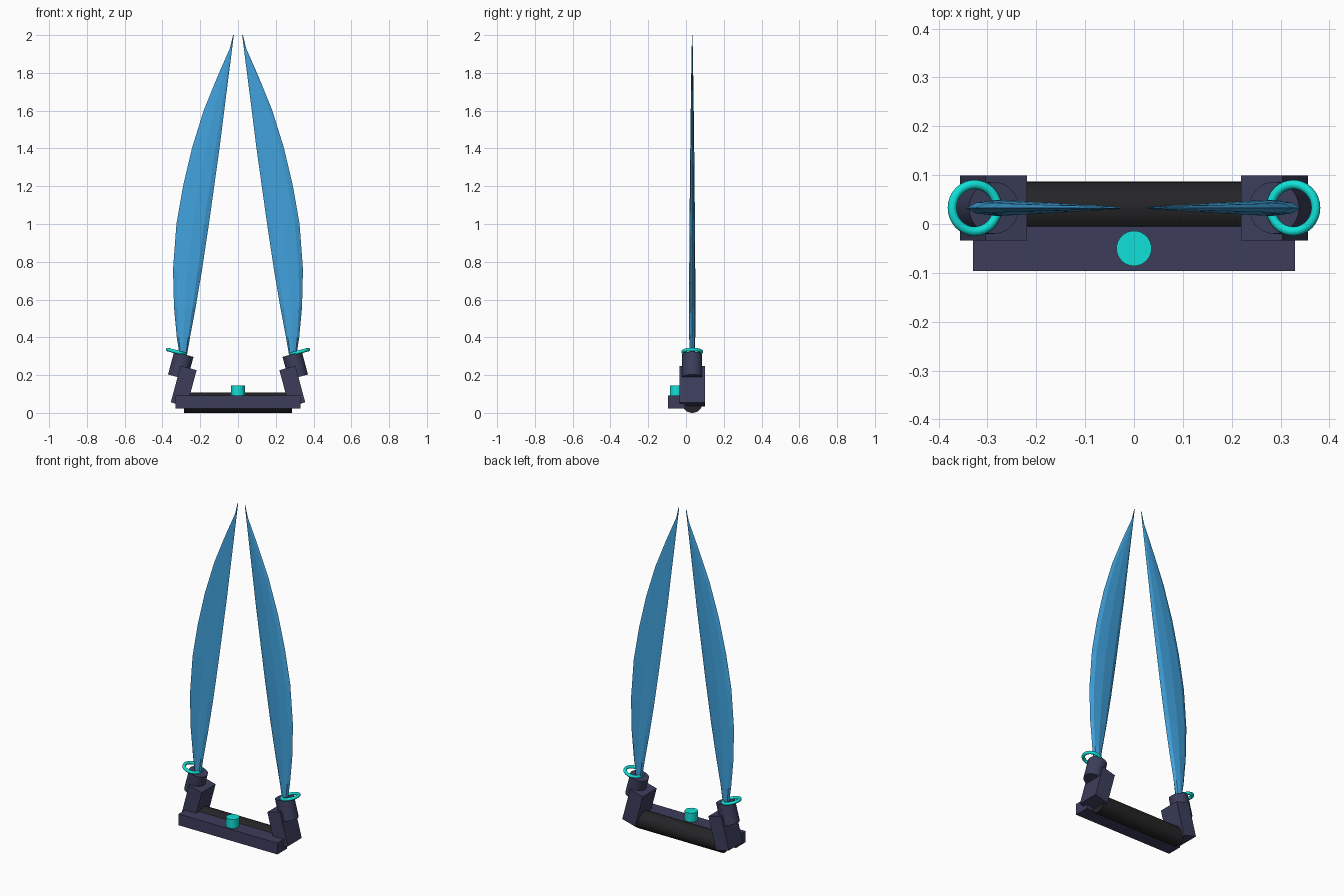
import bpy, bmesh, math
from mathutils import Matrix

if "Cube" in bpy.data.objects:
    bpy.data.objects.remove(bpy.data.objects["Cube"])

Y = 0.033                    # depth of the main axis
TILT = math.radians(15)      # inward lean of both end arms


def material(name, rgb):
    m = bpy.data.materials.new(name)
    m.diffuse_color = (*rgb, 1)
    m.use_nodes = True
    m.node_tree.nodes["Principled BSDF"].inputs["Base Color"].default_value = m.diffuse_color
    return m


NAVY = material("navy", (0.045, 0.048, 0.105))
BLACK = material("black", (0.018, 0.018, 0.02))
CYAN = material("cyan", (0.005, 0.75, 0.68))
BLUE = material("blue", (0.052, 0.36, 0.72))


def finish(ob, name, mat, smooth=False):
    ob.name = name
    ob.data.materials.append(mat)
    if smooth:
        bpy.ops.object.shade_smooth_by_angle(angle=math.radians(35))
    return ob


def box(name, loc, size, mat, tilt=0):
    bpy.ops.mesh.primitive_cube_add(size=1, location=loc)
    ob = bpy.context.object
    ob.scale = size
    bpy.ops.object.transform_apply(location=False, rotation=False, scale=True)
    ob.rotation_euler = (0, tilt, 0)
    return finish(ob, name, mat)


def cylinder(name, loc, r, depth, mat, tilt=0):
    bpy.ops.mesh.primitive_cylinder_add(vertices=32, radius=r, depth=depth,
                                        location=loc, rotation=(0, tilt, 0))
    return finish(bpy.context.object, name, mat, True)


# Blade outline: height, inner x, outer x, half thickness
BLADE = [(0.295, 0.272, 0.308, 0.014), (0.40, 0.254, 0.324, 0.016),
         (0.56, 0.224, 0.339, 0.0165), (0.76, 0.190, 0.344, 0.016),
         (1.00, 0.154, 0.326, 0.0145), (1.20, 0.126, 0.291, 0.0125),
         (1.40, 0.098, 0.244, 0.0105), (1.60, 0.073, 0.182, 0.008),
         (1.78, 0.050, 0.109, 0.0055), (1.93, 0.031, 0.043, 0.003),
         (2.00, 0.022, 0.026, 0.001)]


def blade(name, s):
    bm = bmesh.new()
    rings = []
    for z, a, b, t in BLADE:
        c, w = (a + b) / 2, (b - a) / 2
        rings.append([bm.verts.new((s * (c + w * math.cos(k * math.pi / 4)),
                                    Y + t * math.sin(k * math.pi / 4), z))
                      for k in range(8)])
    for lo, hi in zip(rings, rings[1:]):
        for k in range(8):
            n = (k + 1) % 8
            bm.faces.new((lo[k], lo[n], hi[n], hi[k]))
    bm.faces.new(rings[0])
    bm.faces.new(rings[-1])
    bmesh.ops.recalc_face_normals(bm, faces=bm.faces)
    me = bpy.data.meshes.new(name)
    bm.to_mesh(me)
    bm.free()
    ob = bpy.data.objects.new(name, me)
    bpy.context.collection.objects.link(ob)
    finish(ob, name, BLUE)


# Handle: round grip, front guard bar and button
cylinder("grip", (0, Y, 0.054), 0.054, 0.57, BLACK, math.pi / 2)
box("guard_bar", (0, -0.05, 0.058), (0.66, 0.092, 0.068), NAVY)
cylinder("button", (0, -0.05, 0.115), 0.036, 0.06, CYAN)

# Mirrored ends: arm, socket, ring and blade
for side, s in (("left", -1), ("right", 1)):
    tilt = -s * TILT
    box(side + "_arm", (s * 0.2875, Y, 0.141), (0.088, 0.133, 0.2), NAVY, tilt)
    cylinder(side + "_socket", (s * 0.303, Y, 0.25), 0.053, 0.125, NAVY, tilt)
    bpy.ops.mesh.primitive_torus_add(location=(s * 0.326, Y, 0.323),
                                     rotation=(0, tilt, 0),
                                     major_radius=0.048, minor_radius=0.0095,
                                     major_segments=32, minor_segments=12)
    finish(bpy.context.object, side + "_ring", CYAN, True)
    blade(side + "_blade", s)
